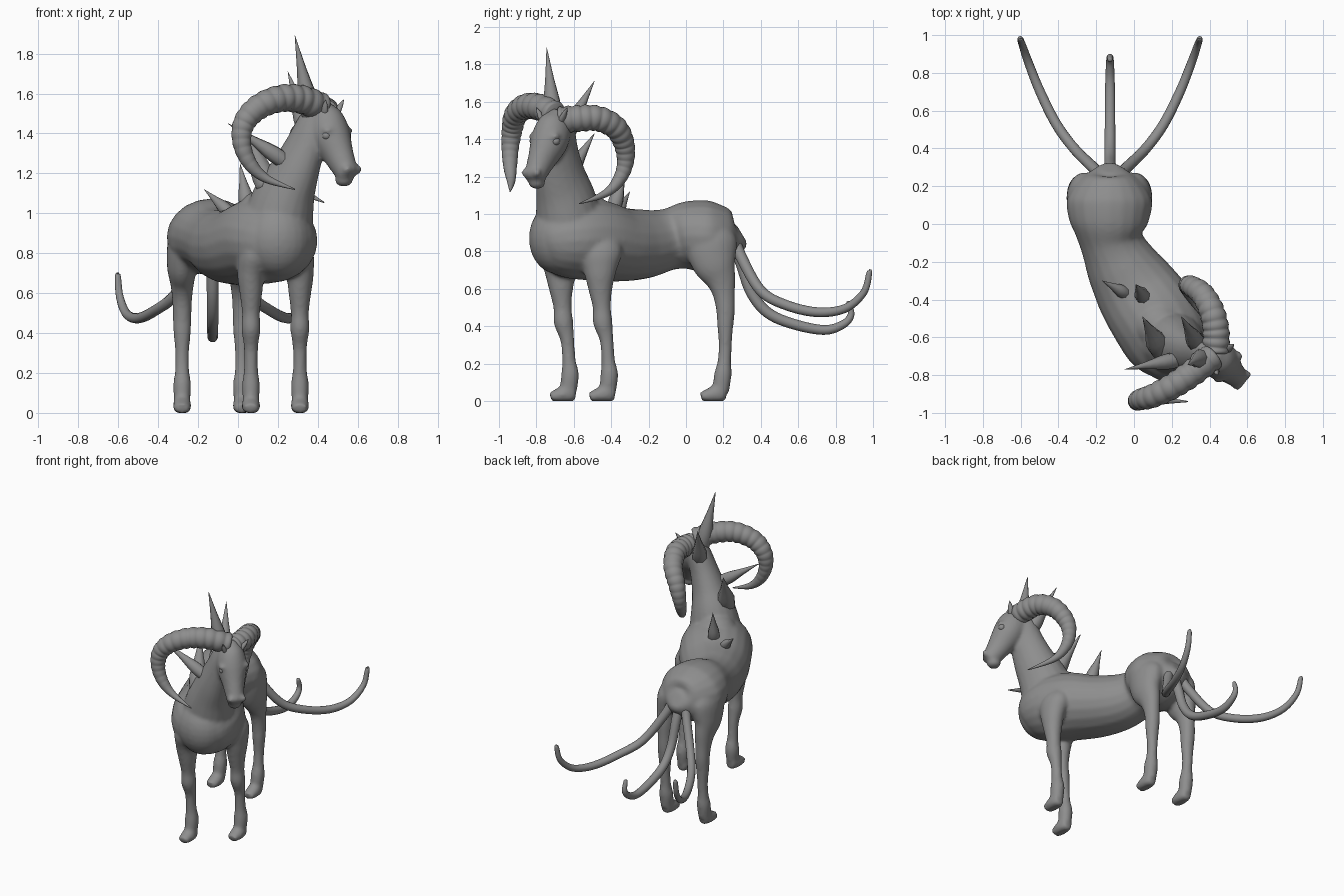
import bpy, bmesh
from math import sin, cos, pi
from mathutils import Vector

grey = bpy.data.materials.new("dark_grey")
grey.diffuse_color = (.27, .27, .27, 1)


def spline(pts, n):
    """Catmull-Rom resampling of rows of numbers."""
    out = []
    P = [pts[0]] + list(pts) + [pts[-1]]
    for i in range(1, len(P) - 2):
        for k in range(n):
            t = k / n
            out.append([0.5 * (2*b + (c-a)*t + (2*a-5*b+4*c-d)*t*t + (3*b-a-3*c+d)*t**3)
                        for a, b, c, d in zip(P[i-1], P[i], P[i+1], P[i+2])])
    out.append(list(pts[-1]))
    return out


def tube(bm, pts, hint, n=6, sides=20, ridges=0):
    """Loft of ellipses; each row is x, y, z, half width, half depth along hint."""
    rows = spline(pts, n)
    hint = Vector(hint)
    C = [Vector(r[:3]) for r in rows]
    rings = []
    for i, r in enumerate(rows):
        t = (C[min(i+1, len(C)-1)] - C[max(i-1, 0)]).normalized()
        s = t.cross(hint).normalized()
        u = s.cross(t)
        f = i / (len(rows) - 1)
        g = 1 + 0.11 * (abs(sin(pi * ridges * f)) - 0.6) * max(0, 1 - f * 1.25) ** 0.5 if ridges and f < 0.8 else 1
        rings.append([bm.verts.new(C[i] + s*(r[3]*g*cos(2*pi*k/sides)) + u*(r[4]*g*sin(2*pi*k/sides)))
                      for k in range(sides)])
    for A, B in zip(rings, rings[1:]):
        for k in range(sides):
            j = (k + 1) % sides
            bm.faces.new((A[k], A[j], B[j], B[k]))
    bm.faces.new(rings[0][::-1])
    bm.faces.new(rings[-1])


def ball(bm, c, r):
    vs = bmesh.ops.create_uvsphere(bm, u_segments=24, v_segments=14, radius=1)["verts"]
    for v in vs:
        v.co = Vector(c) + Vector(a * b for a, b in zip(v.co, r))


def finish(bm, name):
    bmesh.ops.recalc_face_normals(bm, faces=bm.faces)
    for f in bm.faces:
        f.smooth = True
    me = bpy.data.meshes.new(name)
    bm.to_mesh(me)
    bm.free()
    me.materials.append(grey)
    ob = bpy.data.objects.new(name, me)
    bpy.context.collection.objects.link(ob)
    return ob


Z = (0, 0, 1)
bm = bmesh.new()
# trunk, bending towards +x at the front
tube(bm, [(-.13, .295, .90, .04, .05), (-.13, .275, .89, .10, .10), (-.13, .23, .885, .165, .15),
          (-.13, .13, .88, .225, .19), (-.13, .02, .885, .212, .185), (-.12, -.09, .865, .168, .165),
          (-.065, -.22, .84, .192, .185), (.02, -.36, .838, .225, .2), (.12, -.51, .865, .24, .22),
          (.19, -.64, .86, .225, .205), (.235, -.74, .85, .165, .16), (.25, -.79, .84, .08, .08)], Z)
# breast and withers
ball(bm, (.2, -.69, .87), (.17, .15, .19))
ball(bm, (.13, -.54, .98), (.14, .14, .14))
# neck
tube(bm, [(.18, -.61, .86, .19, .19), (.225, -.64, 1.06, .155, .17), (.28, -.67, 1.2, .118, .142),
          (.335, -.685, 1.33, .094, .117), (.385, -.69, 1.45, .08, .1), (.41, -.7, 1.54, .05, .06)],
     (.6, -.8, 0))
# head
tube(bm, [(.41, -.68, 1.55, .04, .04), (.43, -.70, 1.48, .085, .095), (.462, -.73, 1.39, .1, .103),
          (.505, -.772, 1.29, .073, .08), (.538, -.802, 1.22, .06, .063),
          (.555, -.818, 1.195, .054, .055), (.565, -.826, 1.18, .03, .03)], (.75, -.65, 0))
# lower lip, nostrils and brows
ball(bm, (.53, -.797, 1.165), (.045, .045, .032))
for s in (-1, 1):
    ball(bm, (.572 + .026*s, -.828 + .03*s, 1.22), (.023, .023, .023))
    ball(bm, (.497 + .048*s, -.757 + .055*s, 1.415), (.03, .03, .02))


def foot(x, y):
    tube(bm, [(x, y + .03, .045, .03, .045), (x, y, .045, .042, .055), (x, y - .05, .033, .046, .042),
              (x, y - .105, .022, .036, .025)], Z)


# front legs
for x, y, s in ((.065, -.63, 1), (.31, -.42, -1)):
    tube(bm, [(x + .07*s, y - .03, .92, .05, .08), (x + .02*s, y - .04, .8, .085, .12),
              (x, y - .04, .7, .07, .09), (x, y - .038, .6, .057, .065),
              (x, y - .03, .5, .045, .049), (x, y - .025, .42, .048, .052), (x, y - .005, .33, .036, .038),
              (x, y + .004, .22, .035, .036), (x, y + .01, .14, .045, .048), (x, y, .05, .04, .045)],
         (0, 1, 0))
    foot(x, y + .01)
# hind legs with thighs
for s in (-1, 1):
    x = -.13 + .15 * s
    tube(bm, [(x - .04*s, .13, .98, .05, .08), (x - .02*s, .13, .86, .09, .14), (x, .15, .74, .077, .12),
              (x, .185, .65, .06, .083), (x, .203, .57, .05, .06), (x, .212, .48, .047, .05),
              (x, .21, .41, .044, .044), (x, .21, .3, .035, .035), (x, .205, .21, .036, .037),
              (x, .197, .14, .045, .047), (x, .185, .05, .04, .045)], (0, 1, 0))
    foot(x, .185)
for v in bm.verts:
    v.co.z = max(v.co.z, 0)
body = finish(bm, "body")
m = body.modifiers.new("blend", "REMESH")
m.mode, m.voxel_size, m.use_smooth_shade = "VOXEL", .011, True
m = body.modifiers.new("soften", "SMOOTH")
m.factor, m.iterations = .5, 8

# ridged curling horns
HORNS = {
    "left_horn": ([(.42, -.70, 1.53, .07), (.32, -.78, 1.57, .07), (.21, -.855, 1.575, .067),
                   (.10, -.91, 1.53, .062), (.03, -.93, 1.45, .055), (.02, -.94, 1.35, .046),
                   (.06, -.94, 1.25, .036), (.14, -.935, 1.175, .022), (.285, -.94, 1.12, .003)], (.5, -.85, 0)),
    "right_horn": ([(.43, -.68, 1.5, .07), (.435, -.58, 1.51, .07), (.415, -.47, 1.51, .067),
                    (.365, -.375, 1.46, .062), (.305, -.33, 1.37, .055), (.28, -.325, 1.27, .044),
                    (.29, -.36, 1.18, .034), (.33, -.43, 1.11, .021), (.43, -.57, 1.055, .003)], (.93, .35, 0)),
}
for name, (path, hint) in HORNS.items():
    bm = bmesh.new()
    tube(bm, [p + (p[3],) for p in path], hint, n=18, sides=20, ridges=20)
    finish(bm, name)

# spikes along neck and back: base, tip, radius
SPIKES = [((-.04, -.37, 1.0), (-.17, -.30, 1.12), .033), ((.05, -.39, 1.02), (.01, -.32, 1.25), .04),
          ((.15, -.68, 1.12), (.045, -.49, 1.43), .06), ((.35, -.66, 1.4), (.25, -.49, 1.71), .05),
          ((.25, -.715, 1.25), (-.05, -.77, 1.45), .042), ((.37, -.705, 1.47), (.285, -.745, 1.89), .05)]
for i, (a, b, r) in enumerate(SPIKES):
    bm = bmesh.new()
    a, b = Vector(a), Vector(b)
    tube(bm, [tuple(a.lerp(b, t)) + (r*w, r*w) for t, w in ((0, .9), (.25, 1), (.6, .5), (1, .02))],
         (1, .3, .2), n=3, sides=8)
    finish(bm, f"spike_{i + 1}")

# ears and eyes
for s, side in ((-1, "left"), (1, "right")):
    bm = bmesh.new()
    base = Vector((.455 + .025*s, -.715 + .04*s, 1.48))
    tip = Vector((.485 + .045*s, -.718 + .083*s, 1.57))
    tube(bm, [tuple(base.lerp(tip, t)) + (.015*w, .02*w) for t, w in ((0, .9), (.4, 1), (.75, .6), (1, .05))],
         (.7, -.7, 0), n=4, sides=12)
    finish(bm, side + "_ear")
    bm = bmesh.new()
    ball(bm, (.494 + .05*s, -.755 + .058*s, 1.39), (.023, .023, .023))
    finish(bm, side + "_eye")

# three tails
SIDE = [(.03, .24, .9, .035), (.09, .30, .76, .03), (.19, .40, .59, .028), (.285, .53, .515, .027),
        (.37, .70, .475, .026), (.43, .85, .495, .023), (.465, .95, .58, .019), (.475, .98, .685, .015),
        (.475, .981, .698, .004)]
MID = [(0, .24, .88, .035), (0, .295, .74, .032), (0, .35, .58, .03), (0, .44, .47, .029),
       (0, .58, .41, .028), (0, .74, .38, .026), (0, .84, .41, .022), (0, .882, .46, .018), (0, .87, .525, .013),
       (0, .868, .535, .004)]
for name, path, s in (("left_tail", SIDE, -1), ("right_tail", SIDE, 1), ("middle_tail", MID, 1)):
    bm = bmesh.new()
    tube(bm, [(-.127 + s*x, y, z, r, r) for x, y, z, r in path], (1, 0, 0), sides=14)
    finish(bm, name)
